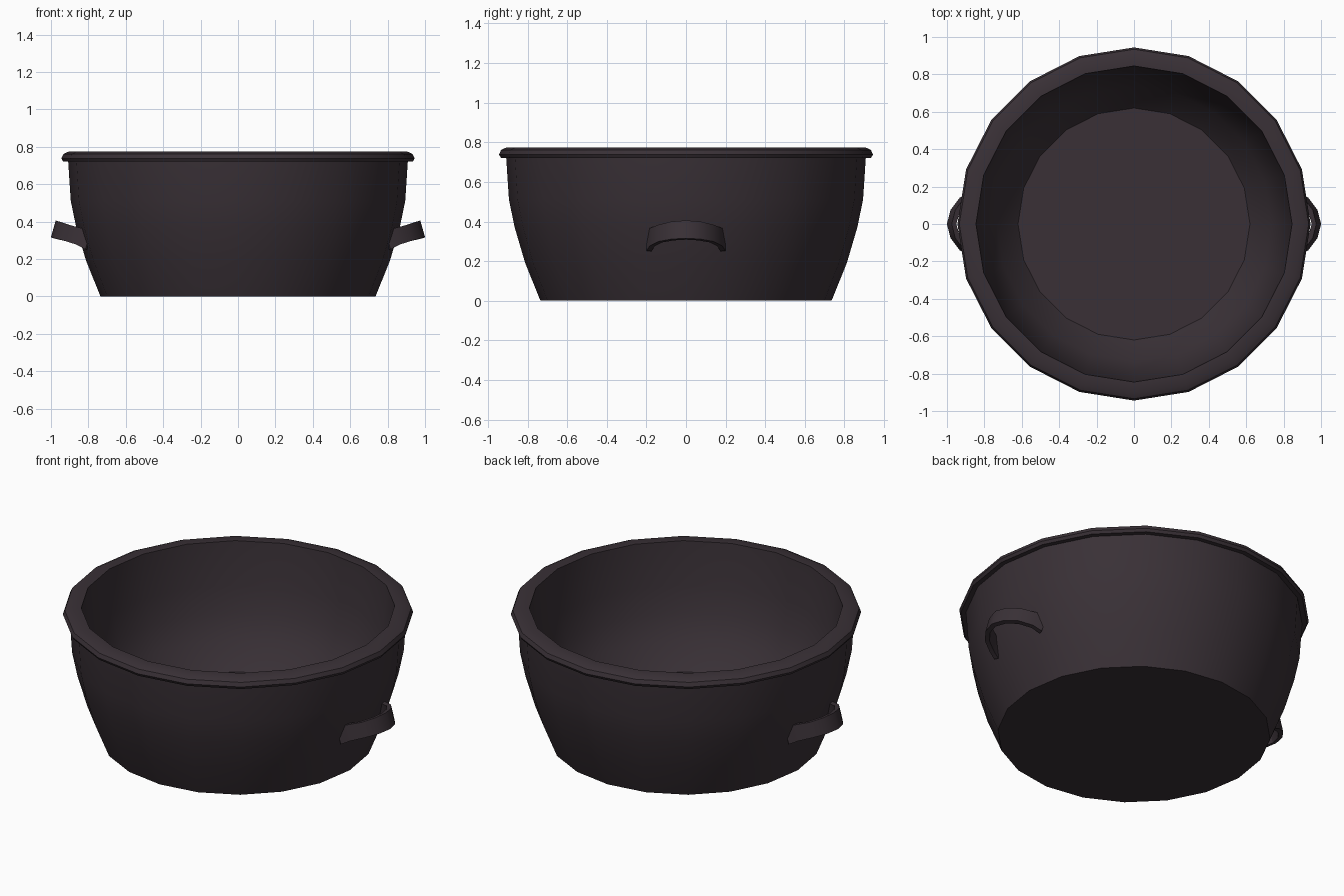
import bpy, bmesh, math
from mathutils import Vector

if "Cube" in bpy.data.objects:
    bpy.data.objects.remove(bpy.data.objects["Cube"])

iron = bpy.data.materials.new("dark_iron")
iron.diffuse_color = (0.041, 0.030, 0.037, 1)
iron.use_nodes = True
iron.node_tree.nodes["Principled BSDF"].inputs["Base Color"].default_value = iron.diffuse_color


def finish(name, bm):
    bmesh.ops.recalc_face_normals(bm, faces=bm.faces)
    me = bpy.data.meshes.new(name)
    bm.to_mesh(me)
    bm.free()
    me.materials.append(iron)
    ob = bpy.data.objects.new(name, me)
    bpy.context.collection.objects.link(ob)
    bpy.ops.object.select_all(action='DESELECT')
    ob.select_set(True)
    bpy.context.view_layer.objects.active = ob
    bpy.ops.object.shade_smooth_by_angle(angle=math.radians(30))
    return ob


# pot: 20-sided lathe of (radius, height), outside up, over the rim, down inside
SIDES = 20
profile = [(0.735, 0), (0.812, 0.19), (0.865, 0.37), (0.894, 0.51), (0.908, 0.722),
           (0.935, 0.722), (0.944, 0.738), (0.934, 0.761), (0.905, 0.775),
           (0.845, 0.775), (0.825, 0.52), (0.79, 0.37), (0.735, 0.23), (0.62, 0.10)]
bm = bmesh.new()
rings = []
for r, z in profile:
    rings.append([bm.verts.new((r * math.cos(2 * math.pi * i / SIDES),
                                r * math.sin(2 * math.pi * i / SIDES), z))
                  for i in range(SIDES)])
for a, b in zip(rings, rings[1:]):
    for i in range(SIDES):
        j = (i + 1) % SIDES
        bm.faces.new((a[i], a[j], b[j], b[i]))
bm.faces.new(rings[0])
bm.faces.new(rings[-1])
finish("pot_body", bm)

# handles: tilted arched straps with flared ends (y, reach, width)
half = [(0.20, 0.0, 0.115), (0.182, 0.055, 0.092), (0.14, 0.125, 0.088),
        (0.075, 0.175, 0.092), (0.0, 0.195, 0.094)]
path = half + [(-y, d, w) for y, d, w in half[-2::-1]]
tilt = math.radians(16)
THICK = 0.026


def handle(name, side):
    out = Vector((math.cos(tilt), 0, math.sin(tilt)))
    up = Vector((-math.sin(tilt), 0, math.cos(tilt)))
    base = Vector((0.80, 0, 0.307))
    bm = bmesh.new()
    loops = []
    for k, (y, d, w) in enumerate(path):
        p, n = path[max(k - 1, 0)], path[min(k + 1, len(path) - 1)]
        ty, td = n[0] - p[0], n[1] - p[1]
        l = math.hypot(ty, td)
        ny, nd = td / l, -ty / l          # outward normal of the arch
        corners = []
        for t, s in ((0, -1), (0, 1), (-THICK, 1), (-THICK, -1)):
            v = base + out * (d + nd * t) + up * (s * w / 2)
            v.y = y + ny * t
            v.x *= side
            corners.append(bm.verts.new(v))
        loops.append(corners)
    for a, b in zip(loops, loops[1:]):
        for i in range(4):
            j = (i + 1) % 4
            bm.faces.new((a[i], a[j], b[j], b[i]))
    bm.faces.new(loops[0])
    bm.faces.new(loops[-1])
    finish(name, bm)


handle("right_handle", 1)
handle("left_handle", -1)
